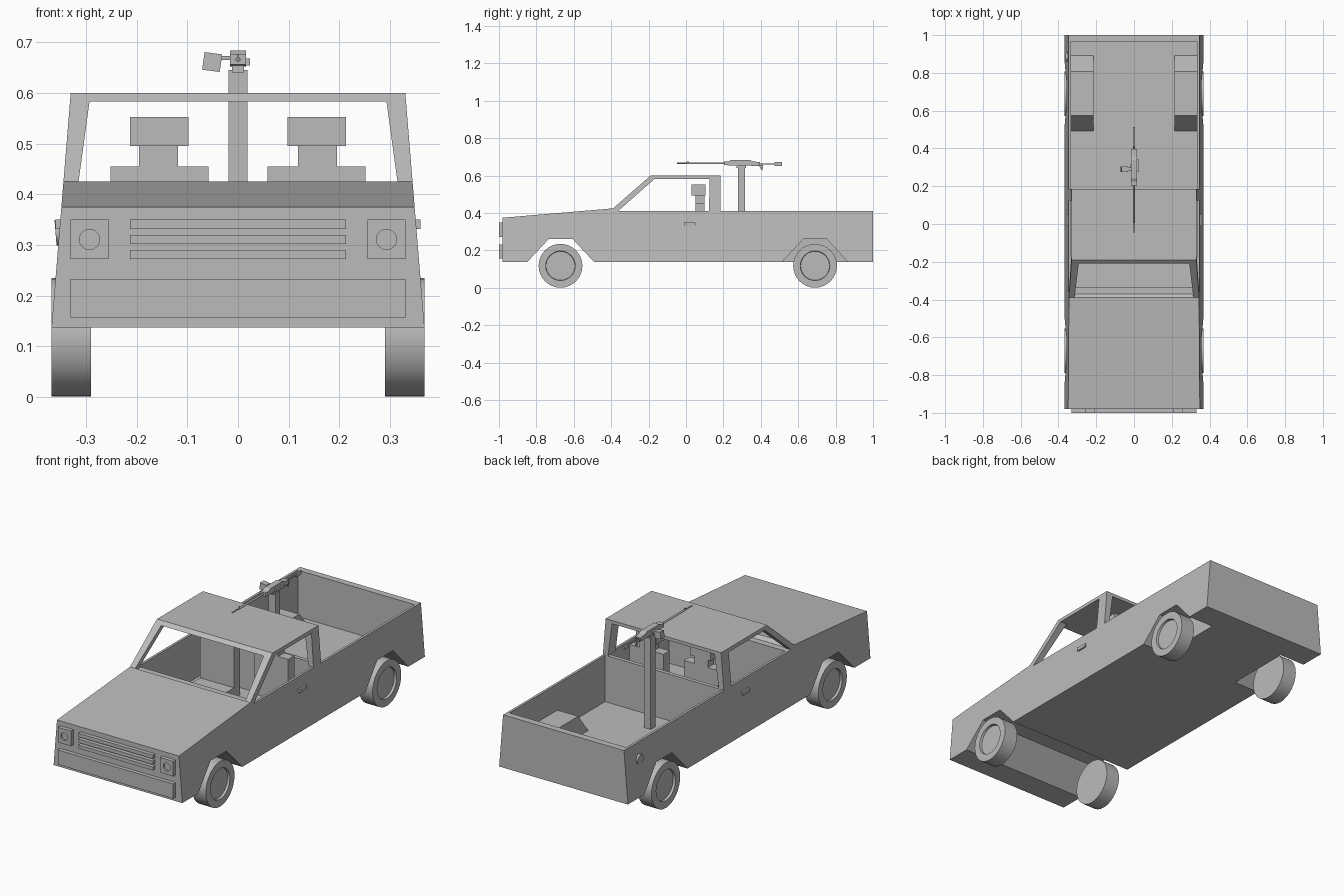
import bpy, bmesh, math
from mathutils import Matrix, Vector

cube = bpy.data.objects.get("Cube")
if cube:
    bpy.data.objects.remove(cube, do_unlink=True)

grey = bpy.data.materials.new("plain grey")
grey.use_nodes = True
grey.diffuse_color = (0.5, 0.5, 0.5, 1)
grey.node_tree.nodes["Principled BSDF"].inputs["Base Color"].default_value = (0.5, 0.5, 0.5, 1)


def finish(name, bm):
    bmesh.ops.recalc_face_normals(bm, faces=bm.faces)
    mesh = bpy.data.meshes.new(name)
    bm.to_mesh(mesh)
    bm.free()
    mesh.materials.append(grey)
    obj = bpy.data.objects.new(name, mesh)
    bpy.context.scene.collection.objects.link(obj)
    return obj


def half_width(z):
    """Half width of the body, whose sides lean inwards."""
    return 0.368 - 0.082 * (z - 0.137)


def loft(name, ring_a, ring_b):
    bm = bmesh.new()
    a = [bm.verts.new(p) for p in ring_a]
    b = [bm.verts.new(p) for p in ring_b]
    bm.faces.new(a)
    bm.faces.new(b)
    for i in range(len(a)):
        j = (i + 1) % len(a)
        bm.faces.new((a[i], a[j], b[j], b[i]))
    return finish(name, bm)


def side_prism(name, profile, x0=None, x1=None):
    """Extrude a (y, z) profile across x; without limits it follows the leaning sides."""
    left = [(-half_width(z) if x0 is None else x0, y, z) for y, z in profile]
    right = [(half_width(z) if x1 is None else x1, y, z) for y, z in profile]
    return loft(name, left, right)


def box(name, x, y, z):
    return side_prism(name, [(y[0], z[0]), (y[1], z[0]), (y[1], z[1]), (y[0], z[1])], *x)


def cylinder(name, centre, radius, depth, axis, sides=24):
    bm = bmesh.new()
    bmesh.ops.create_cone(bm, cap_ends=True, segments=sides, radius1=radius,
                          radius2=radius, depth=depth)
    turn = Vector((0, 0, 1)).rotation_difference(Vector(axis)).to_matrix().to_4x4()
    bm.transform(Matrix.Translation(centre) @ turn)
    return finish(name, bm)


def cut(obj, *cutters):
    for c in cutters:
        mod = obj.modifiers.new("cut", "BOOLEAN")
        mod.operation, mod.solver, mod.object = "DIFFERENCE", "EXACT", c
        c.hide_render = True
        c.hide_set(True)


def smooth(obj):
    bpy.ops.object.select_all(action="DESELECT")
    obj.select_set(True)
    bpy.context.view_layer.objects.active = obj
    bpy.ops.object.shade_smooth_by_angle(angle=math.radians(35))


sides = (("right", -1), ("left", 1))


def span(s, a, b):
    return sorted((s * a, s * b))


# Lower body with the front wheel channel running its full width
body = side_prism("body", [
    (-0.98, 0.137), (-0.85, 0.137), (-0.735, 0.26), (-0.605, 0.26), (-0.49, 0.137),
    (1.0, 0.137), (1.0, 0.41), (-0.37, 0.41), (-0.39, 0.425), (-0.98, 0.375)])
cut(body,
    box("bed_cutter", (-0.333, 0.333), (0.185, 0.965), (0.17, 0.7)),
    box("cab_cutter", (-0.333, 0.333), (-0.336, 0.165), (0.17, 0.7)))

# Rear wheel wells and the humps over them in the bed
arch = [(0.513, 0.137), (0.513, 0.1), (0.866, 0.1), (0.866, 0.137), (0.754, 0.26), (0.626, 0.26)]
hump = [(0.489, 0.165), (0.897, 0.165), (0.807, 0.275), (0.574, 0.275)]
for side, s in sides:
    well = side_prism(side + "_well_cutter", arch, *span(s, 0.222, 0.5))
    cut(body, well)
    cut(side_prism(side + "_wheel_hump", hump, *span(s, 0.214, 0.338)), well)

# Cab frame: roof and pillars, opened front to back and side to side
cab = side_prism("cab_frame", [(-0.37, 0.41), (0.185, 0.41), (0.185, 0.6), (-0.19, 0.6), (-0.39, 0.425)])
opening = [(-0.318, 0.40), (0.318, 0.40), (0.293, 0.583), (-0.293, 0.583)]
cut(cab,
    loft("windscreen_cutter", [(x, -1, z) for x, z in opening], [(x, 1, z) for x, z in opening]),
    side_prism("side_window_cutter", [(-0.375, 0.40), (0.123, 0.40), (0.126, 0.581), (-0.17, 0.581)], -1, 1))

# Seats
for side, s in sides:
    box(side + "_seat_cushion", span(s, 0.058, 0.252), (-0.12, 0.1), (0.165, 0.225))
    box(side + "_seat_back", span(s, 0.058, 0.252), (0.05, 0.1), (0.165, 0.455))
    box(side + "_headrest_stem", span(s, 0.118, 0.195), (0.05, 0.1), (0.45, 0.5))
    box(side + "_headrest", span(s, 0.098, 0.213), (0.03, 0.105), (0.495, 0.553))

# Wheels with a dished outer face
for end, y in (("front", -0.671), ("rear", 0.69)):
    for side, s in sides:
        bm = bmesh.new()
        bmesh.ops.create_cone(bm, cap_ends=True, segments=32, radius1=0.117, radius2=0.117, depth=0.078)
        outer = max((f for f in bm.faces if len(f.verts) > 4), key=lambda f: f.calc_center_median().z)
        bmesh.ops.inset_region(bm, faces=[outer], thickness=0.038)
        bmesh.ops.inset_region(bm, faces=[outer], thickness=0.002, depth=-0.012)
        bm.transform(Matrix.Translation((s * 0.329, y, 0.118)) @ Matrix.Rotation(s * math.pi / 2, 4, "Y"))
        smooth(finish(f"{end}_{side}_wheel", bm))

# Front bumper, grille bars and headlights
nose = (-1.0, -0.975)
box("front_bumper", (-0.33, 0.33), nose, (0.157, 0.233))
for i in range(3):
    z = 0.272 + 0.03 * i
    box(f"grille_bar_{i + 1}", (-0.213, 0.213), nose, (z, z + 0.018))
for side, s in sides:
    lamp = box(side + "_headlight", span(s, 0.255, 0.33), nose, (0.272, 0.35))
    cut(lamp, cylinder(side + "_lamp_cutter", (s * 0.293, -1.0, 0.311), 0.02, 0.016, (0, 1, 0)))
    box(side + "_door_handle", span(s, 0.34, 0.36), (-0.01, 0.05), (0.332, 0.35))
smooth(cylinder("fuel_cap", (-0.35, 0.885, 0.325), 0.025, 0.02, (1, 0, 0.08)))

# Mounting post and the long equipment on top
box("post", (-0.019, 0.019), (0.278, 0.315), (0.165, 0.645))
box("post_cradle", (-0.012, 0.012), (0.27, 0.32), (0.64, 0.66))
side_prism("receiver", [(0.203, 0.656), (0.39, 0.652), (0.396, 0.672), (0.36, 0.676),
                        (0.34, 0.684), (0.24, 0.684), (0.225, 0.676), (0.203, 0.676)], -0.016, 0.016)
box("receiver_lever", (0.015, 0.024), (0.275, 0.345), (0.654, 0.668))
smooth(cylinder("barrel_jacket", (0, 0.105, 0.666), 0.005, 0.2, (0, 1, 0), 12))
smooth(cylinder("barrel", (0, -0.02, 0.666), 0.0035, 0.056, (0, 1, 0), 12))
box("front_sight", (-0.002, 0.002), (0.008, 0.014), (0.666, 0.677))
side_prism("grip", [(0.39, 0.656), (0.412, 0.656), (0.41, 0.63), (0.402, 0.63)], -0.005, 0.005)
box("stock_rod", (-0.003, 0.003), (0.39, 0.475), (0.66, 0.666))
box("stock", (-0.004, 0.004), (0.472, 0.513), (0.652, 0.672))
box("feed_arm", (-0.036, -0.014), (0.282, 0.3), (0.665, 0.673))
magazine = box("side_box", (-0.0175, 0.0175), (-0.015, 0.015), (-0.0175, 0.0175))
magazine.location = (-0.051, 0.29, 0.661)
magazine.rotation_euler.y = math.radians(8)
